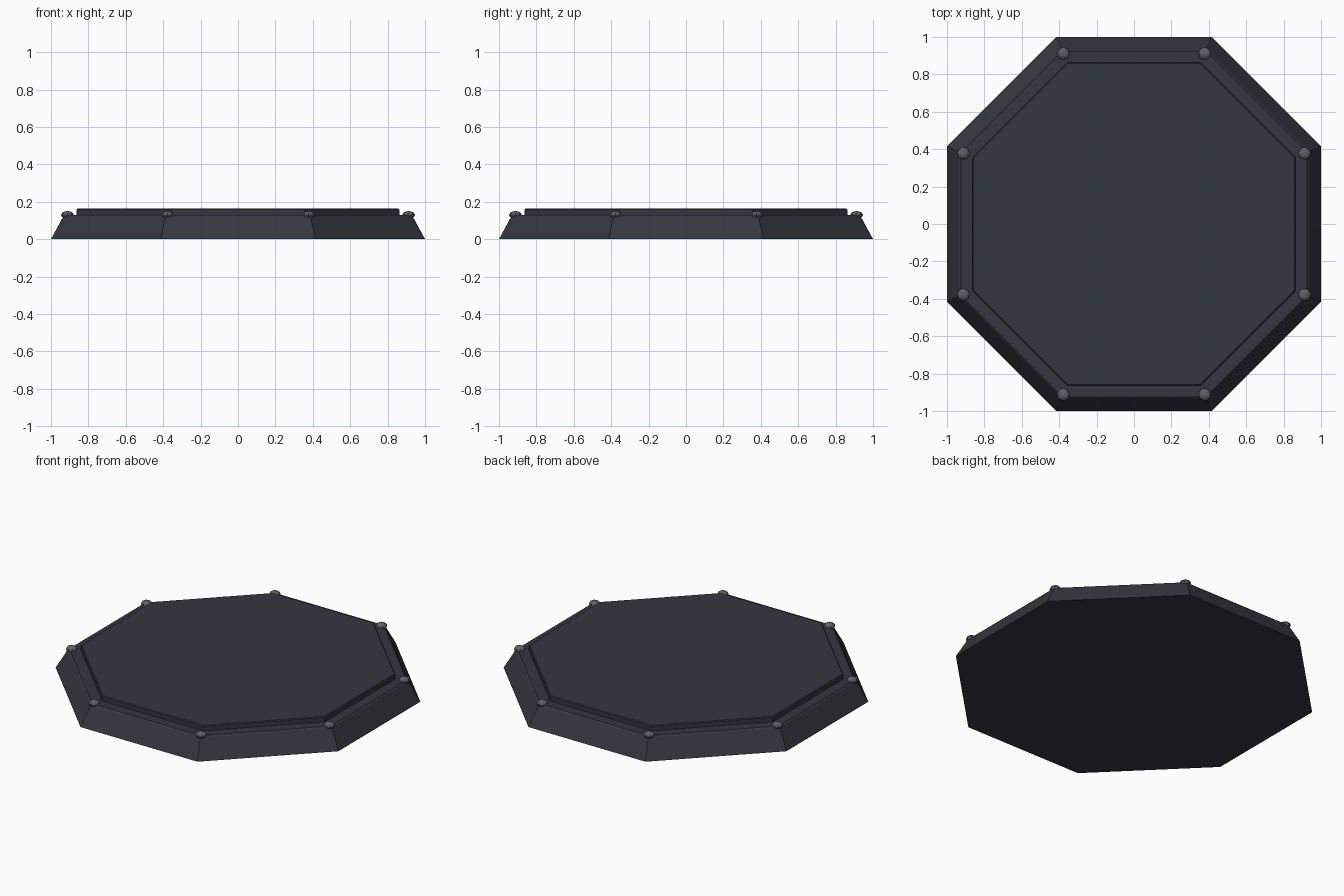
import bpy
from math import pi, cos, sin

if "Cube" in bpy.data.objects:
    bpy.data.objects.remove(bpy.data.objects["Cube"])

K = 1 / cos(pi / 8)  # apothem to corner radius


def paint(obj, name, color):
    mat = bpy.data.materials.get(name) or bpy.data.materials.new(name)
    mat.diffuse_color = color
    mat.use_nodes = True
    mat.node_tree.nodes["Principled BSDF"].inputs["Base Color"].default_value = mat.diffuse_color
    obj.data.materials.append(mat)


def octagon_tier(name, profile, color):
    """Solid octagon lofted through (apothem, z) pairs."""
    verts = [(a * K * cos(pi / 8 + i * pi / 4), a * K * sin(pi / 8 + i * pi / 4), z)
             for a, z in profile for i in range(8)]
    n = len(profile)
    faces = [(r * 8 + i, r * 8 + (i + 1) % 8, r * 8 + 8 + (i + 1) % 8, r * 8 + 8 + i)
             for r in range(n - 1) for i in range(8)]
    faces += [tuple(reversed(range(8))), tuple(range(n * 8 - 8, n * 8))]
    mesh = bpy.data.meshes.new(name)
    mesh.from_pydata(verts, [], faces)
    obj = bpy.data.objects.new(name, mesh)
    bpy.context.collection.objects.link(obj)
    paint(obj, name + "_color", color)
    return obj


# sloped base and raised floor plate
octagon_tier("base", [(1, 0), (0.935, 0.12), (0.925, 0.13)], (0.036, 0.038, 0.05, 1))
octagon_tier("floor_plate", [(0.863, 0.125), (0.863, 0.158), (0.858, 0.163)],
             (0.036, 0.038, 0.052, 1))

# flattened rivets at the rim corners
for i in range(8):
    a = pi / 8 + i * pi / 4
    bpy.ops.mesh.primitive_uv_sphere_add(segments=8, ring_count=6, radius=0.034,
                                         location=(0.912 * K * cos(a), 0.912 * K * sin(a), 0.13))
    rivet = bpy.context.object
    rivet.name = f"rivet_{i + 1}"
    rivet.scale.z = 0.6
    paint(rivet, "rivet_color", (0.11, 0.115, 0.13, 1))
